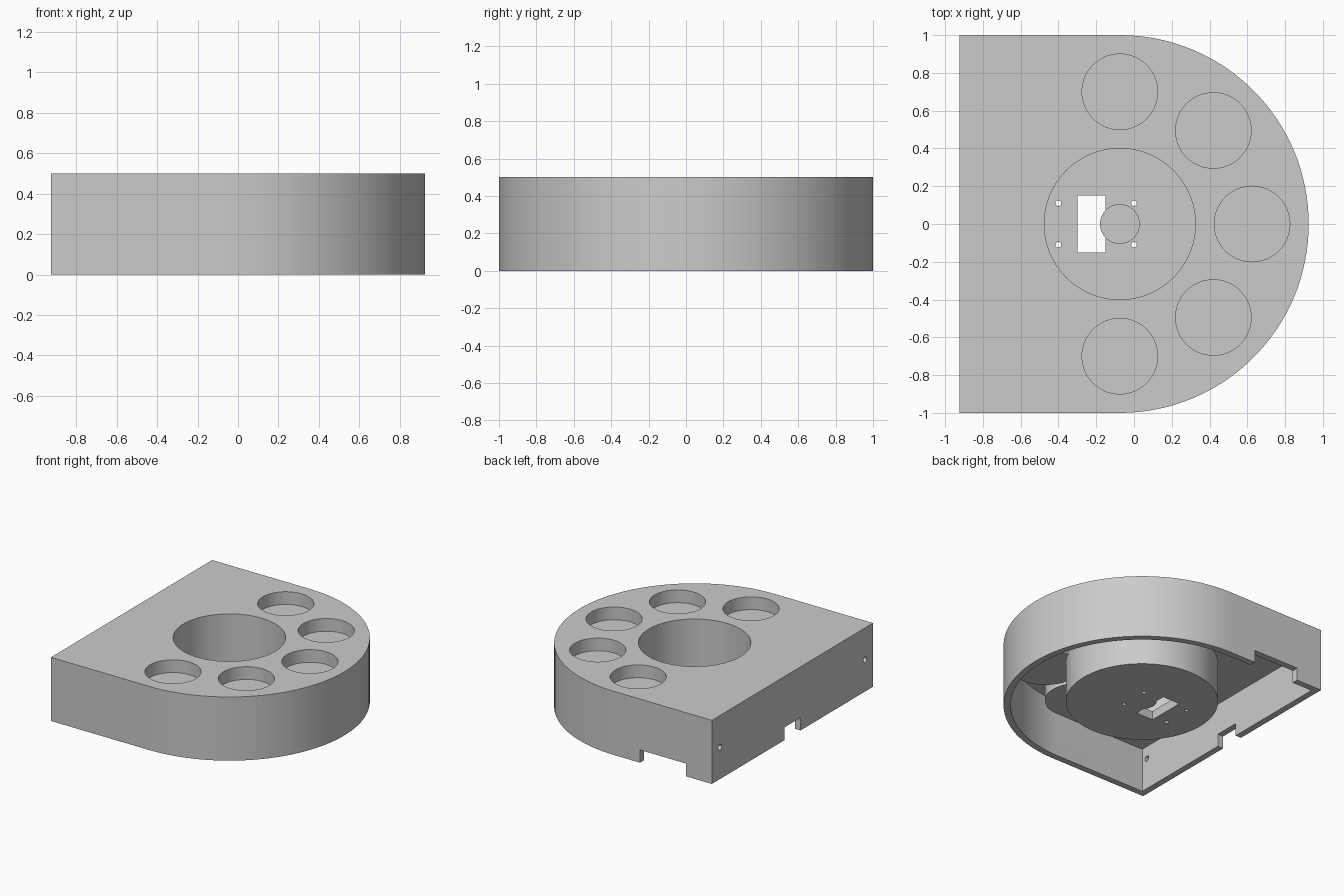
import bpy
import bmesh
from math import cos, sin, pi, radians

default = bpy.data.objects.get("Cube")
if default:
    bpy.data.objects.remove(default, do_unlink=True)

CX = -0.075      # centre of the round end and of the well
BACK = -0.925    # flat end
HEIGHT = 0.5
WALL = 0.05

grey = bpy.data.materials.new("plain grey")
grey.use_nodes = True
grey.diffuse_color = (0.6, 0.6, 0.6, 1)
grey.node_tree.nodes["Principled BSDF"].inputs["Base Color"].default_value = (0.6, 0.6, 0.6, 1)


def prism(name, outline, z0, z1):
    """Extrude a flat outline from z0 to z1."""
    bm = bmesh.new()
    base = bm.faces.new([bm.verts.new((x, y, z0)) for x, y in outline])
    top = bmesh.ops.extrude_face_region(bm, geom=[base])["geom"]
    bmesh.ops.translate(bm, vec=(0, 0, z1 - z0),
                        verts=[v for v in top if isinstance(v, bmesh.types.BMVert)])
    bmesh.ops.recalc_face_normals(bm, faces=bm.faces)
    mesh = bpy.data.meshes.new(name)
    bm.to_mesh(mesh)
    bm.free()
    mesh.materials.append(grey)
    obj = bpy.data.objects.new(name, mesh)
    bpy.context.collection.objects.link(obj)
    return obj


def disc(name, x, y, r, z0, z1, n=64):
    ring = [(x + r * cos(2 * pi * i / n), y + r * sin(2 * pi * i / n)) for i in range(n)]
    return prism(name, ring, z0, z1)


def box(name, x0, x1, y0, y1, z0, z1):
    return prism(name, [(x0, y0), (x1, y0), (x1, y1), (x0, y1)], z0, z1)


def d_shape(name, inset, z0, z1, n=64):
    r = 1 - inset
    arc = [(CX + r * cos(a), r * sin(a)) for a in (pi * (i / n - 0.5) for i in range(n + 1))]
    return prism(name, arc + [(BACK + inset, r), (BACK + inset, -r)], z0, z1)


def combine(target, tool, operation):
    """Apply a boolean and discard the tool."""
    tool.hide_render = True
    mod = target.modifiers.new(tool.name, "BOOLEAN")
    mod.operation = operation
    mod.solver = "EXACT"
    mod.object = tool
    bpy.context.view_layer.objects.active = target
    bpy.ops.object.modifier_apply(modifier=mod.name)
    bpy.data.objects.remove(tool, do_unlink=True)


def add(tool):
    combine(body, tool, "UNION")


def cut(tool):
    combine(body, tool, "DIFFERENCE")


# Hollow shell, open underneath
body = d_shape("holder_body", 0, 0, HEIGHT)
cut(d_shape("cavity", WALL, -0.1, HEIGHT - WALL))

# Thick rear deck, well housing and cup housings under the top
cups = [(CX + 0.7 * cos(radians(a)), 0.7 * sin(radians(a))) for a in range(-90, 91, 45)]
add(box("rear_deck", -0.9, CX, -0.97, 0.97, 0.35, 0.47))
for x, y in cups:
    add(disc("cup_housing", x, y, 0.251, 0.35, 0.472))
add(disc("well_housing", CX, 0, 0.55, 0.03, 0.474, 96))

# Central well and the five shallow cups
cut(disc("well", CX, 0, 0.4, 0.1, 0.6, 96))
for x, y in cups:
    cut(disc("cup", x, y, 0.2, 0.4, 0.6))

# Slot and screw holes through the well floor
cut(box("slot", -0.3, -0.15, -0.15, 0.15, -0.1, 0.3))
for x in (-0.4, 0):
    for y in (-0.11, 0.11):
        cut(disc("screw_hole", x, y, 0.015, -0.1, 0.3, 16))

# Cable notches in the bottom edge
cut(box("side_notch", -0.7, -0.3, 0.9, 1.1, -0.1, 0.1))
cut(box("end_notch", -1, -0.85, -0.1, 0.1, -0.1, 0.1))

# Small round holes through the flat end
for y in (-0.9, 0.9):
    hole = disc("end_hole", 0, 0, 0.022, -0.1, 0.1, 20)
    hole.rotation_euler = (0, pi / 2, 0)
    hole.location = (BACK, y, 0.25)
    bpy.context.view_layer.update()
    cut(hole)

# Round hub standing on the well floor
hub = disc("well_hub", CX, 0, 0.105, 0.0305, 0.15, 48)

for obj in (body, hub):
    bpy.ops.object.select_all(action="DESELECT")
    obj.select_set(True)
    bpy.context.view_layer.objects.active = obj
    bpy.ops.object.shade_smooth_by_angle(angle=radians(30))
